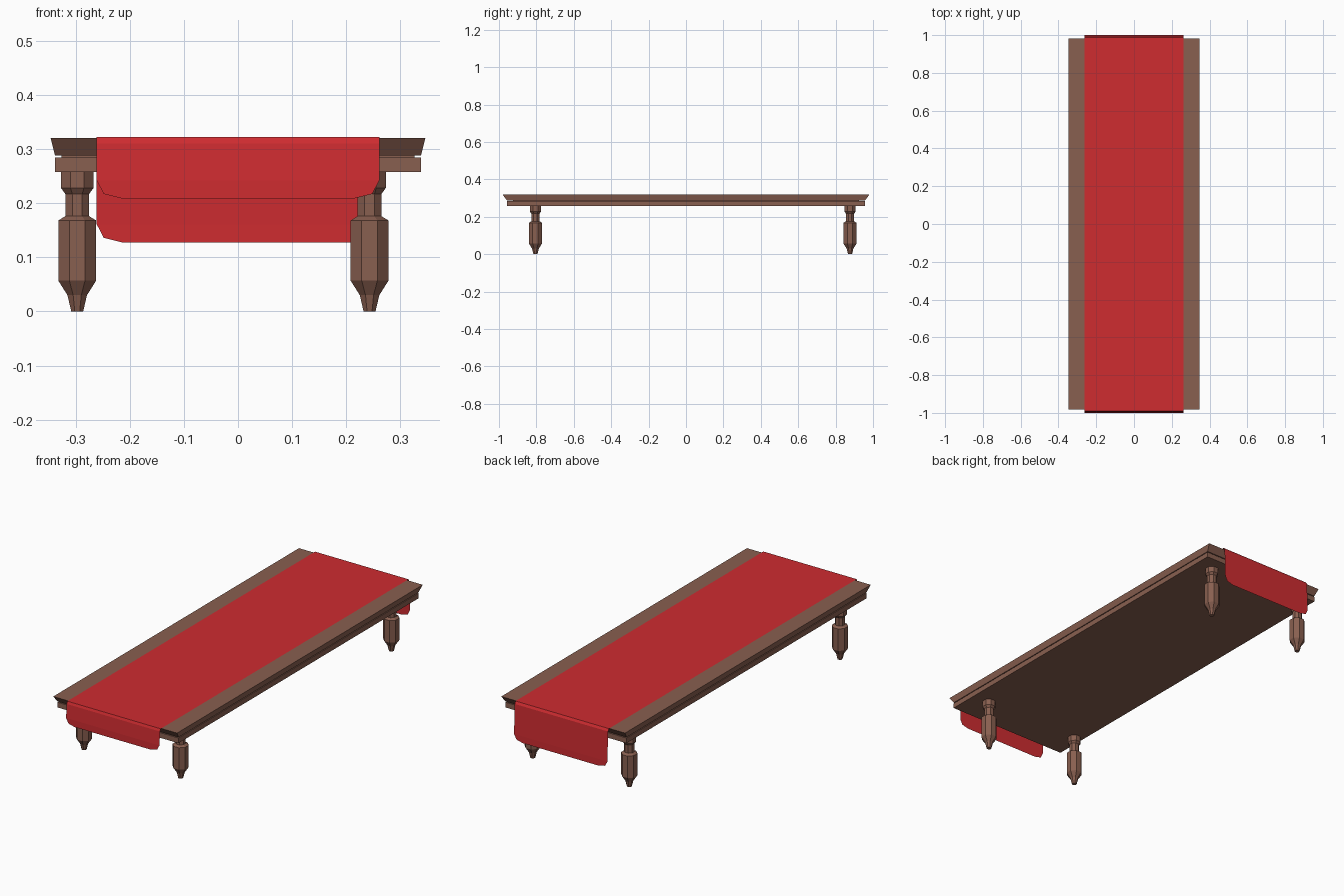
import bpy, bmesh, math

if "Cube" in bpy.data.objects:
    bpy.data.objects.remove(bpy.data.objects["Cube"])

def material(name, rgb):
    m = bpy.data.materials.new(name)
    m.diffuse_color = (*rgb, 1)
    m.use_nodes = True
    m.node_tree.nodes["Principled BSDF"].inputs["Base Color"].default_value = m.diffuse_color
    return m

WOOD = material("brown wood", (0.25, 0.115, 0.08))
RED = material("red cloth", (0.62, 0.025, 0.03))

def make_object(name, bm, mat):
    bmesh.ops.recalc_face_normals(bm, faces=bm.faces)
    me = bpy.data.meshes.new(name)
    bm.to_mesh(me)
    bm.free()
    me.materials.append(mat)
    ob = bpy.data.objects.new(name, me)
    bpy.context.collection.objects.link(ob)
    return ob

def loft(name, rings, mat):
    """Bridge equal-length point rings from bottom to top and cap both ends."""
    bm = bmesh.new()
    rows = [[bm.verts.new(p) for p in ring] for ring in rings]
    n = len(rows[0])
    for a, b in zip(rows, rows[1:]):
        for i in range(n):
            j = (i + 1) % n
            bm.faces.new((a[i], a[j], b[j], b[i]))
    bm.faces.new(rows[0][::-1])
    bm.faces.new(rows[-1])
    return make_object(name, bm, mat)

# table top: apron, recessed neck and flared board in one stepped profile
def rect(hx, hy, z):
    return [(-hx, -hy, z), (hx, -hy, z), (hx, hy, z), (-hx, hy, z)]

loft("table_top", [rect(*s) for s in (
    (0.338, 0.958, 0.258), (0.338, 0.958, 0.284), (0.326, 0.926, 0.284),
    (0.326, 0.926, 0.288), (0.338, 0.958, 0.288), (0.346, 0.981, 0.320))], WOOD)

# turned legs: eight-sided profile of (half width, height)
LEG = [(0.011, 0), (0.018, 0.03), (0.035, 0.057), (0.035, 0.168), (0.022, 0.176),
       (0.022, 0.217), (0.030, 0.228), (0.030, 0.26)]

def leg(name, x, y):
    rings = []
    for w, z in LEG:
        r = w / math.cos(math.pi / 8)
        rings.append([(x + r * math.cos((k + 0.5) * math.pi / 4),
                       y + r * math.sin((k + 0.5) * math.pi / 4), z) for k in range(8)])
    loft(name, rings, WOOD)

for end, y in (("front", -0.805), ("back", 0.877)):
    for side, x in (("left", -0.297), ("right", 0.243)):
        leg(f"{end}_{side}_leg", x, y)

# cloth runner: flat top with a rounded flap hanging over each end
bm = bmesh.new()
HX, Z = 0.261, 0.3225
edges = {}
for s, y_top, bottom in ((-1, 0.990, 0.208), (1, 0.988, 0.127)):
    left, right = (bm.verts.new((x, s * y_top, Z)) for x in (-HX, HX))
    edges[s] = (left, right)
    fold = [bm.verts.new((x, s * 0.995, Z - 0.012)) for x in (-HX, HX)]
    bm.faces.new((left, right, fold[1], fold[0]))
    # flap outline with clipped corners
    half = [(HX, 0.034), (0.248, 0.009), (0.212, 0.0)]
    outline = half + [(-x, h) for x, h in reversed(half)]
    low = [bm.verts.new((x, s * 1.0, bottom + h)) for x, h in outline]
    bm.faces.new((fold[1], low[0], low[-1], fold[0]))
    bm.faces.new(low)
bm.faces.new((*edges[-1], edges[1][1], edges[1][0]))
make_object("cloth_runner", bm, RED)
